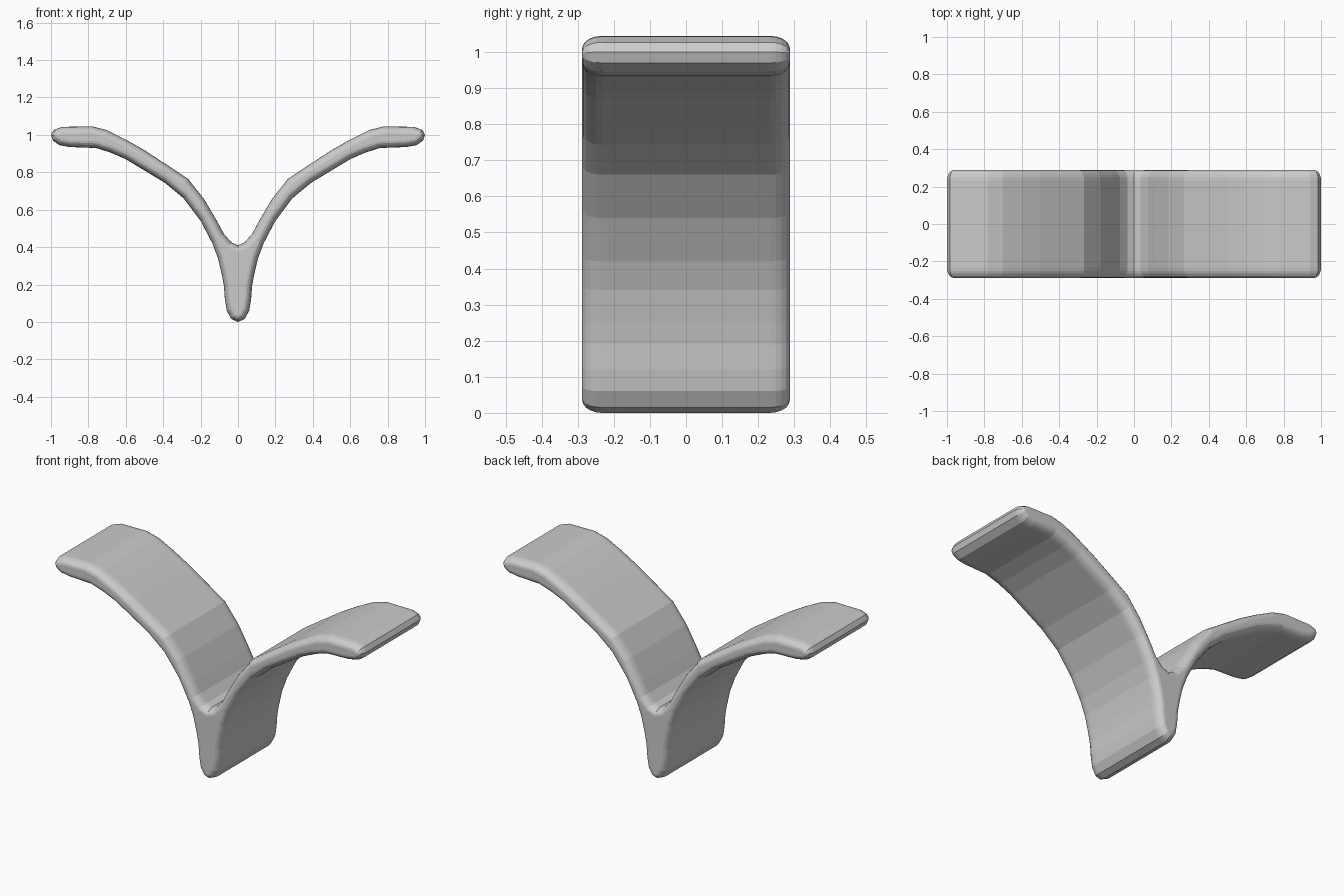
import bpy, bmesh, math
from mathutils import Vector

cube = bpy.data.objects.get("Cube")
if cube:
    bpy.data.objects.remove(cube)

# One plain grey finish
grey = bpy.data.materials.new("plain grey")
grey.use_nodes = True
colour = (0.6, 0.6, 0.6, 1)
grey.diffuse_color = colour
grey.node_tree.nodes["Principled BSDF"].inputs["Base Color"].default_value = colour

# Half outline: foot, underside, tip, upper side, notch
half = [(0, 0), (.035, .015), (.06, .06), (.07, .12), (.075, .19), (.086, .25),
        (.107, .34), (.137, .42), (.2, .54), (.29, .66), (.39, .743), (.5, .81),
        (.6, .87), (.68, .905), (.76, .93), (.9, .935), (.955, .945), (.99, .97),
        (1, 1), (.985, 1.027), (.94, 1.043), (.78, 1.045), (.7, 1.025), (.6, .962),
        (.5, .918), (.38, .84), (.267, .765), (.18, .655), (.11, .535),
        (.075, .47), (.035, .425), (0, .41)]
half[23] = (.6, .975)
outline = [Vector(p) for p in half]
outline += [Vector((-x, z)) for x, z in half[-2:0:-1]]
count = len(outline)


def inset_outline(amount):
    """Move every outline point inwards along its corner normal."""
    points = []
    for i, p in enumerate(outline):
        before = (p - outline[i - 1]).normalized()
        after = (outline[(i + 1) % count] - p).normalized()
        tangent = (before + after).normalized()
        points.append(p + Vector((-tangent.y, tangent.x)) * amount)
    return points


# Loft the outline from front to back with rounded rims
HALF_WIDTH, RIM, INSET, STEPS = .288, .055, .036, 5
angles = [math.pi / 2 * i / STEPS for i in range(STEPS + 1)]
rim = [(HALF_WIDTH - RIM * (1 - math.cos(a)), INSET * (1 - math.sin(a))) for a in angles]
sections = [(-y, d) for y, d in rim] + [(y, d) for y, d in reversed(rim)]

bm = bmesh.new()
loops = [[bm.verts.new((p.x, y, p.y)) for p in inset_outline(d)] for y, d in sections]
for a, b in zip(loops, loops[1:]):
    for i in range(count):
        j = (i + 1) % count
        bm.faces.new((a[i], a[j], b[j], b[i]))
caps = [bm.faces.new(loops[0]), bm.faces.new(loops[-1])]
bmesh.ops.recalc_face_normals(bm, faces=bm.faces)
bmesh.ops.triangulate(bm, faces=caps)

mesh = bpy.data.meshes.new("forked_panel")
bm.to_mesh(mesh)
bm.free()
mesh.materials.append(grey)
panel = bpy.data.objects.new("forked_panel", mesh)
bpy.context.collection.objects.link(panel)
